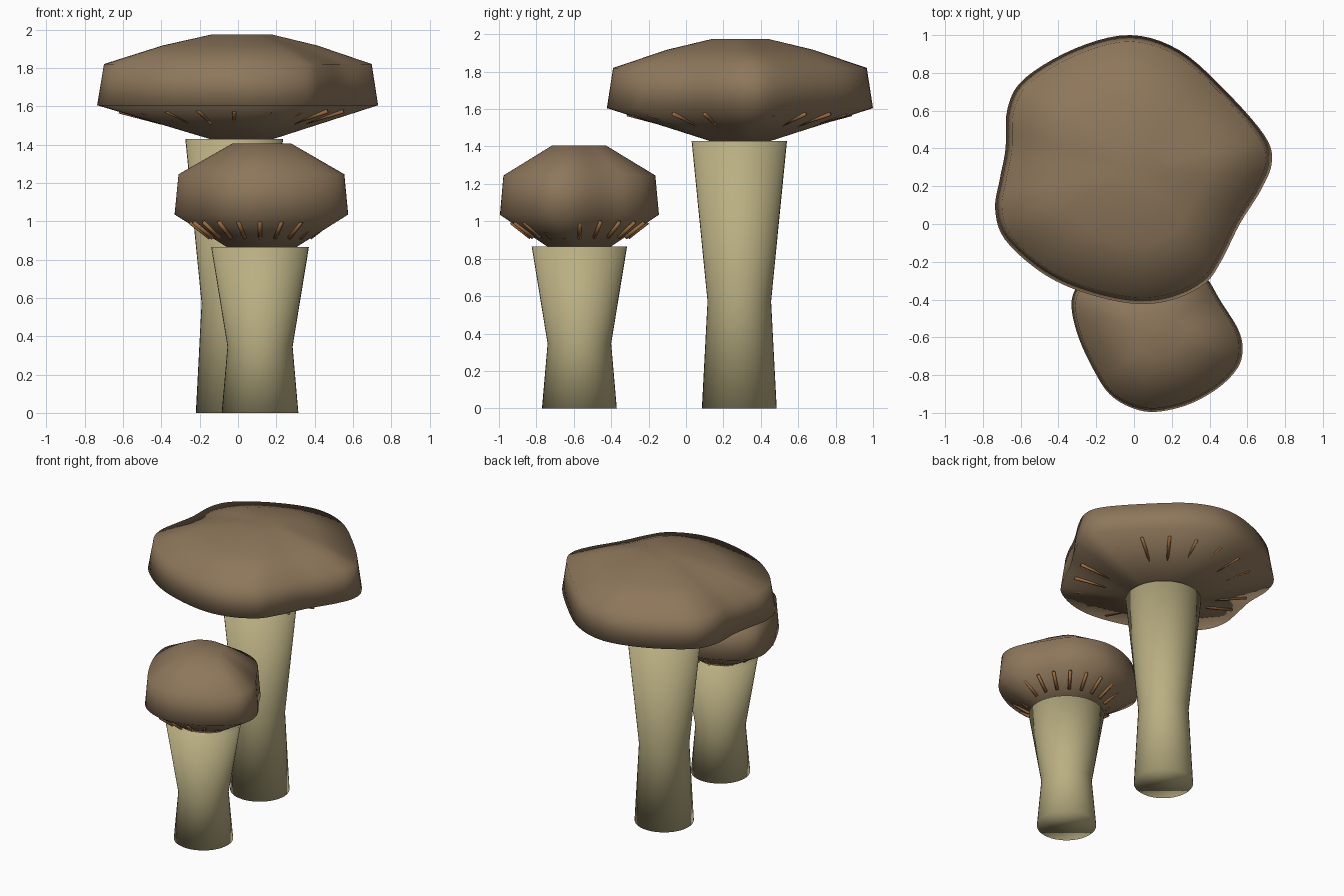
import bpy
import bmesh
import math
from mathutils import Vector

default_cube = bpy.data.objects.get("Cube")
if default_cube:
    bpy.data.objects.remove(default_cube, do_unlink=True)


def make_material(name, red, green, blue):
    material = bpy.data.materials.new(name)
    material.use_nodes = True
    colour = (red, green, blue, 1)
    material.diffuse_color = colour
    material.node_tree.nodes["Principled BSDF"].inputs["Base Color"].default_value = colour
    return material


cap_brown = make_material("cap brown", 0.27, 0.185, 0.105)
stem_cream = make_material("stem cream", 0.49, 0.43, 0.225)
gill_orange = make_material("gill orange", 0.33, 0.15, 0.05)


def finish(bm, name, material):
    """Turn a bmesh into a smooth, single-colour object."""
    bmesh.ops.recalc_face_normals(bm, faces=bm.faces)
    for face in bm.faces:
        face.smooth = True
    mesh = bpy.data.meshes.new(name)
    bm.to_mesh(mesh)
    bm.free()
    mesh.materials.append(material)
    part = bpy.data.objects.new(name, mesh)
    bpy.context.scene.collection.objects.link(part)
    return part


def loft(rings, name, material):
    """Skin a stack of equal-length rings and close both ends."""
    bm = bmesh.new()
    loops = [[bm.verts.new(point) for point in ring] for ring in rings]
    count = len(loops[0])
    for lower, upper in zip(loops, loops[1:]):
        for i in range(count):
            j = (i + 1) % count
            bm.faces.new((lower[i], lower[j], upper[j], upper[i]))
    bm.faces.new(loops[0])
    bm.faces.new(loops[-1])
    return finish(bm, name, material)


def smooth_outline(points, steps=5):
    """Closed Catmull-Rom curve through the outline points."""
    points = [Vector(p) for p in points]
    count = len(points)
    result = []
    for i in range(count):
        a, b, c, d = (points[(i + k) % count] for k in (-1, 0, 1, 2))
        for step in range(steps):
            t = step / steps
            result.append(b + t * (c - a) / 2
                          + t * t * (a - 2.5 * b + 2 * c - d / 2)
                          + t ** 3 * (1.5 * (b - c) + (d - a) / 2))
    return result


def make_cap(name, outline, centre, profile):
    """Scale the outline about its centre at each (scale, height) step."""
    curve = smooth_outline(outline)
    centre = Vector(centre)
    rings = []
    for scale, height in profile:
        flat = [centre + scale * (p - centre) for p in curve]
        rings.append([(p.x, p.y, height) for p in flat])
    return loft(rings, name, cap_brown)


def make_stem(name, centre, height, sides=40):
    """Round stem with a narrow waist and a flared top."""
    rings = []
    for radius, level in ((0.2, 0), (0.17, 0.4), (0.255, 1)):
        ring = []
        for i in range(sides):
            angle = math.tau * i / sides
            ring.append((centre[0] + radius * math.cos(angle),
                         centre[1] + radius * math.sin(angle),
                         level * height))
        rings.append(ring)
    return loft(rings, name, stem_cream)


def make_gills(name, centre, inner, outer, thickness, count=20):
    """Ring of slim sloping rods; inner and outer are (radius, height)."""
    bm = bmesh.new()
    for i in range(count):
        angle = math.tau * i / count
        ends = [Vector((centre[0] + radius * math.cos(angle),
                        centre[1] + radius * math.sin(angle), height))
                for radius, height in (inner, outer)]
        axis = ends[1] - ends[0]
        rod = bmesh.ops.create_cone(bm, cap_ends=True, segments=8,
                                    radius1=thickness, radius2=thickness,
                                    depth=axis.length)
        turn = axis.to_track_quat("Z", "Y").to_matrix().to_4x4()
        bmesh.ops.transform(bm, matrix=turn, verts=rod["verts"])
        bmesh.ops.translate(bm, vec=(ends[0] + ends[1]) / 2, verts=rod["verts"])
    return finish(bm, name, gill_orange)


# Tall mushroom at the back
tall_outline = [
    (0.73, 0.33), (0.69, 0.47), (0.48, 0.71), (0.24, 0.92), (-0.02, 1.0),
    (-0.31, 0.93), (-0.58, 0.77), (-0.67, 0.61), (-0.68, 0.4), (-0.71, 0.24),
    (-0.735, 0.08), (-0.685, -0.08), (-0.5, -0.25), (-0.29, -0.355),
    (-0.02, -0.42), (0.19, -0.405), (0.37, -0.32), (0.46, -0.2),
    (0.56, 0), (0.675, 0.185)]
tall_centre = (-0.02, 0.285)
make_stem("tall_stem", tall_centre, 1.43)
make_cap("tall_cap", tall_outline, (0.025, 0.29),
         [(0.23, 1.43), (1, 1.605), (0.953, 1.82), (0.55, 1.917), (0.21, 1.975)])
make_gills("tall_gills", tall_centre, (0.38, 1.515), (0.6, 1.573), 0.011)

# Short mushroom at the front
short_outline = [
    (0.575, -0.66), (0.55, -0.555), (0.46, -0.41), (0.38, -0.28),
    (0.27, -0.19), (0.11, -0.145), (-0.06, -0.17), (-0.22, -0.25),
    (-0.31, -0.345), (-0.33, -0.45), (-0.29, -0.61), (-0.21, -0.78),
    (-0.13, -0.9), (-0.02, -0.97), (0.11, -0.995), (0.29, -0.955),
    (0.45, -0.865), (0.55, -0.76)]
short_centre = (0.115, -0.57)
make_stem("short_stem", short_centre, 0.865)
make_cap("short_cap", short_outline, (0.125, -0.573),
         [(0.4, 0.865), (1, 1.035), (0.955, 1.245), (0.34, 1.405)])
make_gills("short_gills", short_centre, (0.26, 0.913), (0.365, 0.995), 0.011)
